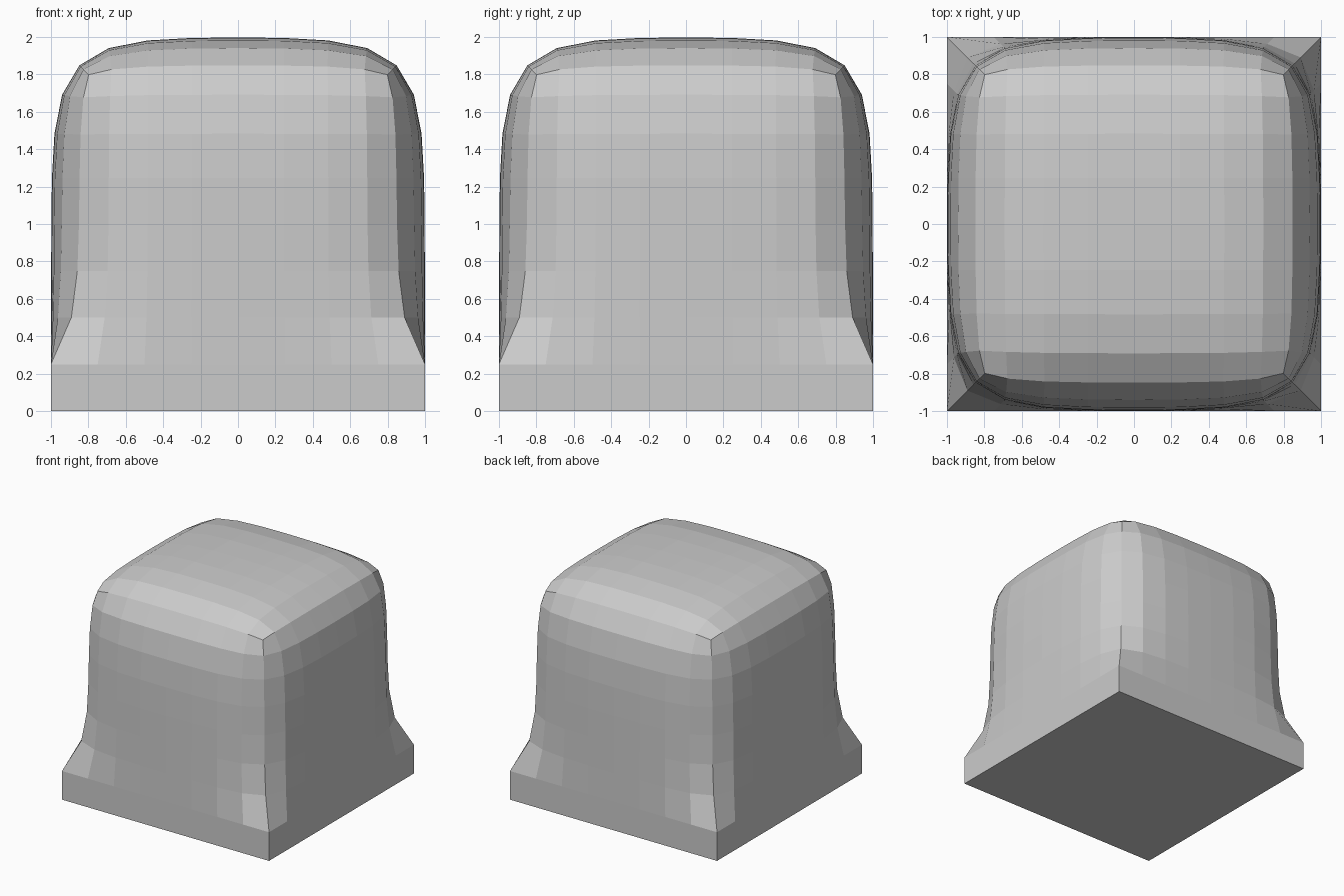
import bpy, bmesh

if "Cube" in bpy.data.objects:
    bpy.data.objects.remove(bpy.data.objects["Cube"])

N = 8  # cells along each side
bm = bmesh.new()

# Cube evenly divided, standing on the ground
bmesh.ops.create_cube(bm, size=2)
bmesh.ops.subdivide_edges(bm, edges=bm.edges[:], cuts=N - 1, use_grid_fill=True)
bmesh.ops.translate(bm, verts=bm.verts[:], vec=(0, 0, 1))

# Relax everything above the square foot
upper = [v for v in bm.verts if v.co.z > 0.3]
for _ in range(10):
    bmesh.ops.smooth_vert(bm, verts=upper, factor=0.5,
                          use_axis_x=True, use_axis_y=True, use_axis_z=True)

mesh = bpy.data.meshes.new("softened_block")
bm.to_mesh(mesh)
bm.free()
block = bpy.data.objects.new("softened_block", mesh)
bpy.context.collection.objects.link(block)
